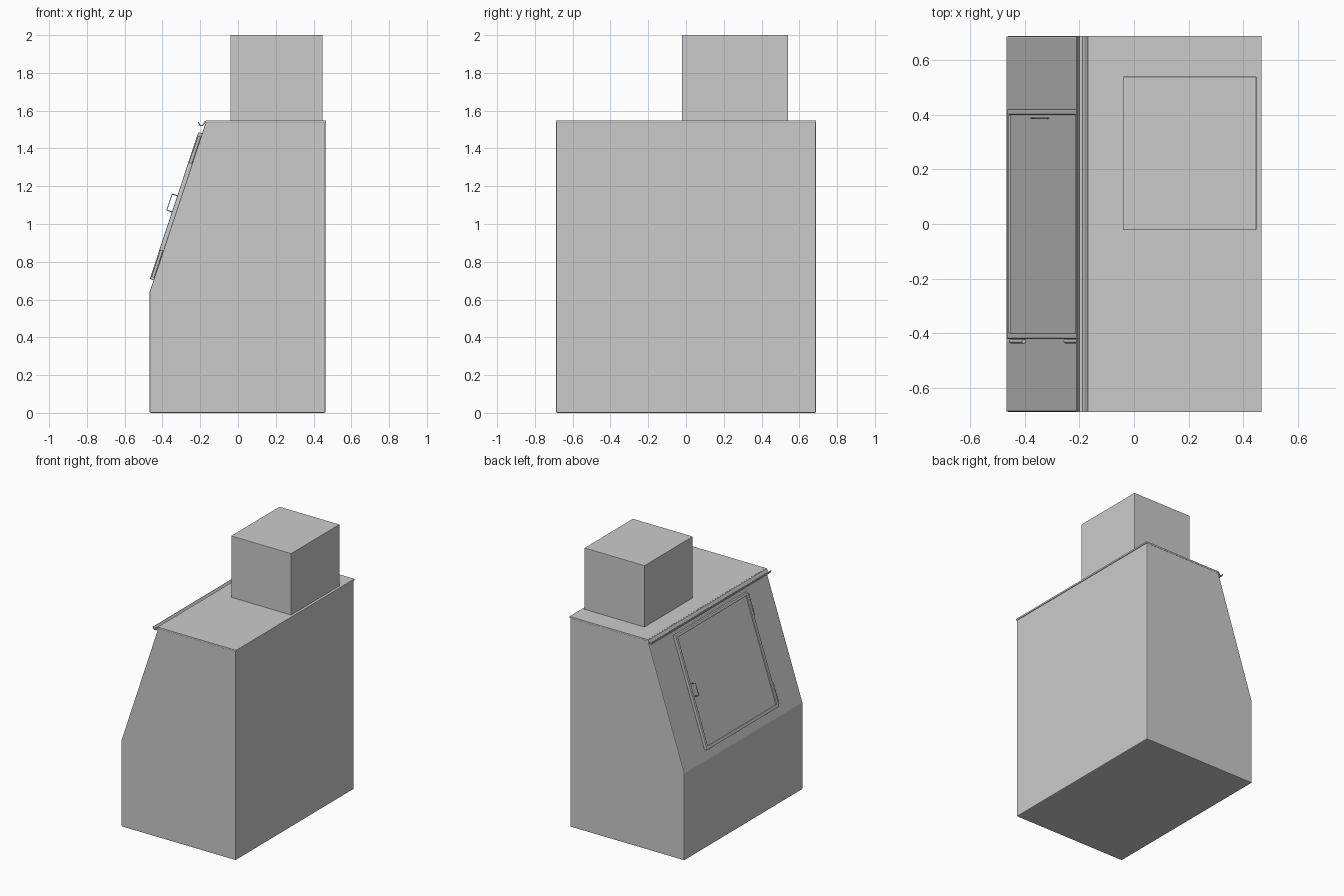
import bpy, bmesh
from mathutils import Matrix, Vector

if "Cube" in bpy.data.objects:
    bpy.data.objects.remove(bpy.data.objects["Cube"])


def make(name, bm, bevel=0.0, matrix=None):
    bmesh.ops.recalc_face_normals(bm, faces=bm.faces)
    me = bpy.data.meshes.new(name)
    bm.to_mesh(me)
    bm.free()
    ob = bpy.data.objects.new(name, me)
    bpy.context.collection.objects.link(ob)
    if matrix:
        ob.matrix_world = matrix
    if bevel:
        mod = ob.modifiers.new("bevel", 'BEVEL')
        mod.width = bevel
        mod.segments = 2
    return ob


def box(name, lo, hi, bevel=0.0, matrix=None):
    lo, hi = Vector(lo), Vector(hi)
    bm = bmesh.new()
    bmesh.ops.create_cube(bm, size=1)
    for v in bm.verts:
        v.co = Vector([(lo[i] + hi[i]) / 2 + v.co[i] * (hi[i] - lo[i]) for i in range(3)])
    return make(name, bm, bevel, matrix)


def extrude_y(name, profile, y0, y1, bevel=0.0):
    bm = bmesh.new()
    face = bm.faces.new([bm.verts.new((x, y0, z)) for x, z in profile])
    geo = bmesh.ops.extrude_face_region(bm, geom=[face])["geom"]
    bmesh.ops.translate(bm, vec=(0, y1 - y0, 0),
                        verts=[g for g in geo if isinstance(g, bmesh.types.BMVert)])
    return make(name, bm, bevel)


def rod(name, points, radius, matrix):
    cu = bpy.data.curves.new(name, 'CURVE')
    cu.dimensions = '3D'
    cu.bevel_depth = radius
    cu.bevel_resolution = 2
    cu.use_fill_caps = True
    sp = cu.splines.new('POLY')
    sp.points.add(len(points) - 1)
    for p, co in zip(sp.points, points):
        p.co = (*co, 1)
    ob = bpy.data.objects.new(name, cu)
    bpy.context.collection.objects.link(ob)
    ob.matrix_world = matrix


# Cabinet with sloping upper face
foot, brow = Vector((-0.468, 0, 0.64)), Vector((-0.17, 0, 1.54))
extrude_y("cabinet_body", [(-0.468, 0), (-0.468, 0.64), (-0.17, 1.54),
                           (0.463, 1.54), (0.463, 0)], -0.688, 0.688, 0.006)
box("top_plate", (-0.17, -0.689, 1.535), (0.467, 0.689, 1.548), 0.002)

# Rain gutter: thin hooked strip over the slope
extrude_y("rain_gutter", [(-0.165, 1.548), (-0.176, 1.545), (-0.188, 1.525), (-0.2, 1.525),
                          (-0.209, 1.541), (-0.213, 1.539), (-0.203, 1.52), (-0.186, 1.519),
                          (-0.172, 1.535)], -0.689, 0.689)

# Top unit
box("top_box", (-0.04, -0.022, 1.54), (0.448, 0.54, 2.0), 0.002)

# Local frame on the slope: x = along y, y = up the slope, z = outward
up = (brow - foot).normalized()
across = Vector((0, -1, 0))
out = across.cross(up)
slope = Matrix((across, up, out)).transposed().to_4x4()
slope.translation = foot

# Door panel with raised rim
B, T, W, R = 0.066, 0.885, 0.421, 0.022
box("door_panel", (-W + 0.005, B + 0.005, -0.005), (W - 0.005, T - 0.005, 0.012), 0, slope)
for name, lo, hi in [("bottom", (-W, B), (W, B + R)), ("top", (-W, T - R), (W, T)),
                     ("left", (-W, B), (-W + R, T)), ("right", (W - R, B), (W, T))]:
    box("door_rim_" + name, (*lo, -0.005), (*hi, 0.021), 0.005, slope)

# Hinges on the -y edge of the door
for name, s in (("lower", 0.08), ("upper", 0.715)):
    rod("hinge_" + name, [(0.43, s, 0.008), (0.43, s + 0.15, 0.008)], 0.008, slope)

# Slim pull handle near the +y edge
rod("door_handle", [(-0.388, 0.44, 0.01), (-0.388, 0.44, 0.05),
                    (-0.388, 0.53, 0.05), (-0.388, 0.53, 0.01)], 0.003, slope)
